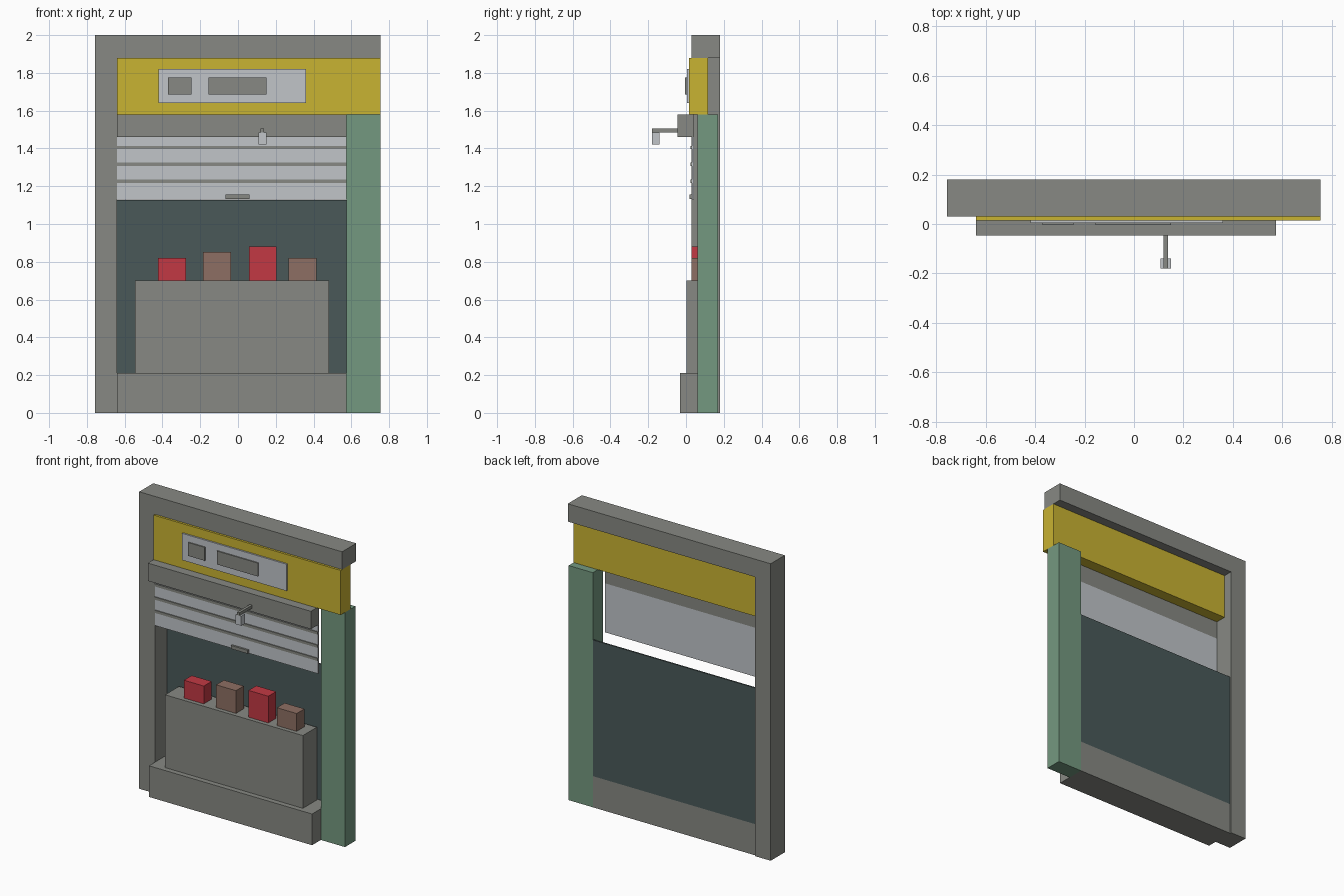
import bpy
import bmesh

if "Cube" in bpy.data.objects:
    bpy.data.objects.remove(bpy.data.objects["Cube"])


def material(name, rgb):
    """Flat colour given as 0-255 sRGB, stored as linear."""
    def lin(c):
        c /= 255
        return c / 12.92 if c <= 0.04045 else ((c + 0.055) / 1.055) ** 2.4
    m = bpy.data.materials.new(name)
    m.diffuse_color = (*[lin(c) for c in rgb], 1)
    m.use_nodes = True
    m.node_tree.nodes["Principled BSDF"].inputs["Base Color"].default_value = m.diffuse_color
    return m


GREY = material("concrete grey", (135, 137, 131))
YELLOW = material("sign yellow", (201, 179, 50))
GREEN = material("post green", (116, 153, 128))
DARK = material("dark slate", (74, 89, 89))
WHITE = material("pale metal", (193, 197, 201))
RED = material("box red", (194, 57, 68))
BROWN = material("box brown", (141, 111, 99))


def finish(name, bm, mat):
    bmesh.ops.recalc_face_normals(bm, faces=bm.faces)
    mesh = bpy.data.meshes.new(name)
    bm.to_mesh(mesh)
    bm.free()
    mesh.materials.append(mat)
    obj = bpy.data.objects.new(name, mesh)
    bpy.context.collection.objects.link(obj)
    return obj


def box(name, x, y, z, mat):
    """Box from (min, max) ranges on each axis."""
    bm = bmesh.new()
    bmesh.ops.create_cube(bm, size=1)
    for v in bm.verts:
        v.co = [r[0] if c < 0 else r[1] for c, r in zip(v.co, (x, y, z))]
    return finish(name, bm, mat)


def extruded(name, profile, y, mat):
    """Extrude an x-z outline along y."""
    bm = bmesh.new()
    face = bm.faces.new([bm.verts.new((px, y[0], pz)) for px, pz in profile])
    ext = bmesh.ops.extrude_face_region(bm, geom=[face])["geom"]
    moved = [v for v in ext if isinstance(v, bmesh.types.BMVert)]
    bmesh.ops.translate(bm, verts=moved, vec=(0, y[1] - y[0], 0))
    return finish(name, bm, mat)


LEFT, RIGHT, EDGE = -0.64, 0.575, 0.755
BAY = (LEFT, RIGHT)

# Frame: left pillar and lintel in one L shape, plus the right post
extruded("frame", [(-0.757, 0), (LEFT, 0), (LEFT, 1.88), (EDGE, 1.88),
                   (EDGE, 2), (-0.757, 2)], (0.03, 0.18), GREY)
box("right_post", (RIGHT, EDGE), (0.06, 0.17), (0, 1.58), GREEN)

# Sign board with its raised panel and two plates
box("sign_board", (LEFT, EDGE), (0.015, 0.117), (1.58, 1.88), YELLOW)
box("sign_panel", (-0.42, 0.36), (0.004, 0.015), (1.64, 1.82), WHITE)
for i, x in enumerate([(-0.37, -0.245), (-0.155, 0.15)]):
    box(f"sign_plate_{i + 1}", x, (-0.004, 0.004), (1.685, 1.775), GREY)

# Shutter housing, shutter, ridges and pull handle
box("shutter_housing", BAY, (-0.046, 0.042), (1.46, 1.58), GREY)
box("shutter", BAY, (0.031, 0.042), (1.13, 1.46), WHITE)
for i in range(3):
    z = 1.227 + i * 0.089
    box(f"shutter_ridge_{i + 1}", BAY, (0.025, 0.031),
        (z - 0.009, z + 0.009), GREY)
box("shutter_handle", (-0.065, 0.06), (0.018, 0.031), (1.132, 1.155), GREY)

# Lamp on an arm
box("lamp_arm", (0.12, 0.138), (-0.18, -0.046), (1.485, 1.505), GREY)
box("lamp_head", (0.108, 0.15), (-0.18, -0.14), (1.42, 1.485), WHITE)

# Base, rear panel and counter
box("base", BAY, (-0.033, 0.17), (0, 0.21), GREY)
box("rear_panel", BAY, (0.16, 0.17), (0.21, 1.127), DARK)
box("counter", (-0.545, 0.482), (0.002, 0.15), (0.21, 0.70), GREY)

# Goods on the counter
goods = [(-0.35, 0.82, RED), (-0.11, 0.853, BROWN),
         (0.131, 0.88, RED), (0.342, 0.82, BROWN)]
for i, (x, top, mat) in enumerate(goods):
    box(f"goods_box_{i + 1}", (x - 0.074, x + 0.074), (0.03, 0.113),
        (0.70, top), mat)
